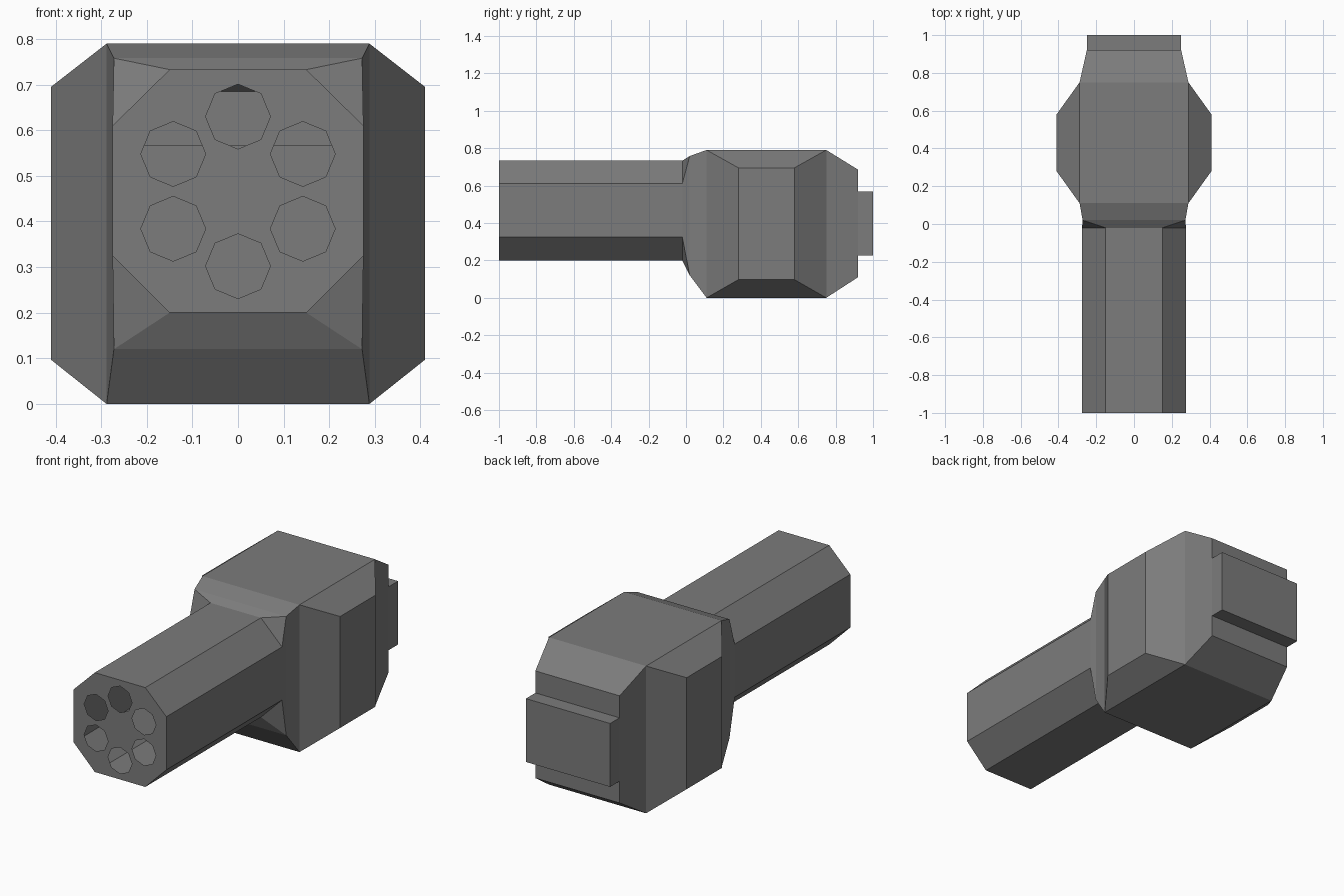
import bpy
import bmesh
from math import sin, cos, pi
from mathutils import Vector

cube = bpy.data.objects.get("Cube")
if cube:
    bpy.data.objects.remove(cube, do_unlink=True)

GREY = (0.2, 0.2, 0.2, 1.0)
metal = bpy.data.materials.new("dark grey metal")
metal.use_nodes = True
metal.diffuse_color = GREY
metal.node_tree.nodes["Principled BSDF"].inputs["Base Color"].default_value = GREY


def ring(bm, y, outline):
    """Closed cross-section at depth y."""
    return [bm.verts.new((x, y, z)) for x, z in outline]


def rect(half, low, high):
    return [(half, high), (half, low), (-half, low), (-half, high)]


def bridge(bm, a, b):
    """Quads between two rings of equal size."""
    for i in range(len(a)):
        j = (i + 1) % len(a)
        bm.faces.new((a[i], a[j], b[j], b[i]))


def finish(bm, name):
    bmesh.ops.remove_doubles(bm, verts=bm.verts, dist=0.0005)
    bmesh.ops.recalc_face_normals(bm, faces=bm.faces)
    mesh = bpy.data.meshes.new(name)
    bm.to_mesh(mesh)
    bm.free()
    mesh.materials.append(metal)
    obj = bpy.data.objects.new(name, mesh)
    bpy.context.collection.objects.link(obj)
    return obj


# Octagonal outline of the barrel casing, starting at the upper left
NECK, MUZZLE = -0.02, -1.0
half_outline = [(0.15, 0.733), (0.275, 0.61), (0.275, 0.325), (0.15, 0.2)]
octagon = half_outline + [(-x, z) for x, z in reversed(half_outline)]

# Hollow barrel casing with six open bores in the muzzle face
bm = bmesh.new()
muzzle = ring(bm, MUZZLE, octagon)
bridge(bm, muzzle, ring(bm, NECK, octagon))
loops = [muzzle]
for k in range(6):
    a = pi / 2 + k * pi / 3
    cx, cz = 0.164 * cos(a), 0.466 + 0.164 * sin(a)
    loops.append(ring(bm, MUZZLE, [(cx + 0.071 * cos(i * pi / 4), cz + 0.071 * sin(i * pi / 4))
                                   for i in range(8)]))
edges = []
for loop in loops:
    for i, v in enumerate(loop):
        w = loop[(i + 1) % len(loop)]
        edges.append(bm.edges.get((v, w)) or bm.edges.new((v, w)))
bmesh.ops.triangle_fill(bm, use_beauty=True, use_dissolve=False, edges=edges,
                        normal=Vector((0, -1, 0)))
finish(bm, "barrel_casing")

# Housing: neck flare, straight middle and tapered rear
bm = bmesh.new()
neck = ring(bm, NECK, octagon)
flare = ring(bm, 0.02, rect(0.272, 0.12, 0.758))
front = ring(bm, 0.11, rect(0.288, 0, 0.79))
back = ring(bm, 0.75, rect(0.288, 0, 0.79))
rear = ring(bm, 0.92, rect(0.25, 0.11, 0.685))
bridge(bm, back, rear)
for i in (1, 3):                                  # bottom and top panels
    j = (i + 1) % 4
    bm.faces.new((front[i], front[j], back[j], back[i]))
    bm.faces.new((flare[i], flare[j], front[j], front[i]))
for i in range(4):                                # corner gussets at the neck
    p, q = neck[2 * i], neck[2 * i + 1]
    bm.faces.new((p, q, flare[i]))
bm.faces.new((neck[3], neck[4], flare[2], flare[1]))
bm.faces.new((neck[7], neck[0], flare[0], flare[3]))
for i, s in ((0, 1), (2, -1)):                    # neck cheeks and raised side pods
    bm.faces.new((neck[2 * i + 1], neck[2 * i + 2], flare[i + 1], flare[i]))
    bm.faces.new((flare[i], flare[i + 1], front[i + 1], front[i]))
    zs = (0.695, 0.097) if s > 0 else (0.097, 0.695)
    pod = [bm.verts.new((0.41 * s, y, z)) for y, z in
           ((0.28, zs[0]), (0.28, zs[1]), (0.58, zs[1]), (0.58, zs[0]))]
    bridge(bm, [front[i], front[i + 1], back[i + 1], back[i]], pod)
    bm.faces.new(pod)
for low, high in ((0.11, 0.227), (0.567, 0.685)):  # rear wall above and below the block
    bm.faces.new(ring(bm, 0.92, rect(0.25, low, high)))
finish(bm, "housing")

# Rear block standing out of the housing
bm = bmesh.new()
base = ring(bm, 0.92, rect(0.25, 0.227, 0.567))
cap = ring(bm, 1.0, rect(0.25, 0.227, 0.567))
bridge(bm, base, cap)
bm.faces.new(cap)
finish(bm, "rear_block")
